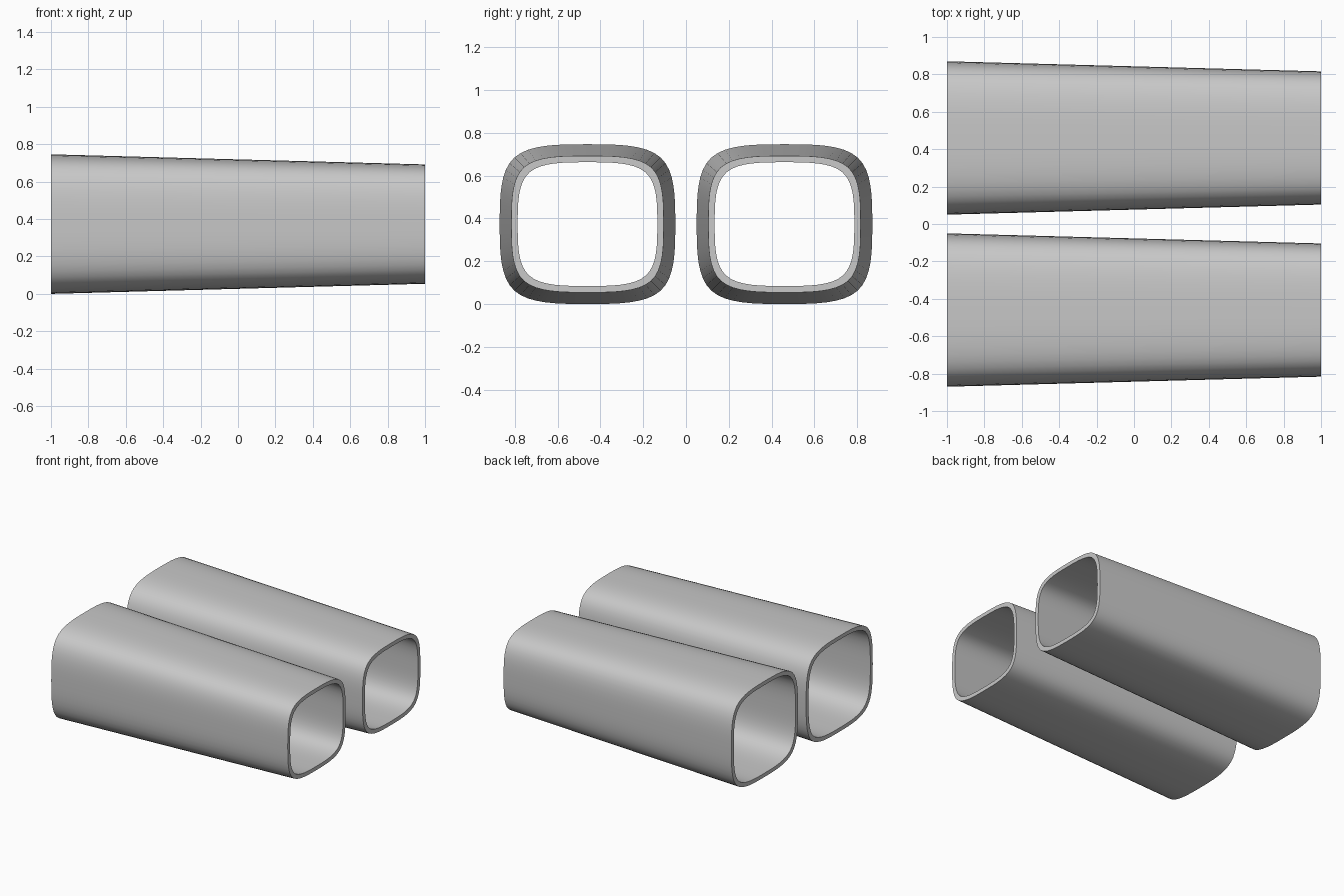
import bpy, bmesh

if "Cube" in bpy.data.objects:
    bpy.data.objects.remove(bpy.data.objects["Cube"])

STEPS = 8      # segments between neighbouring control points
WALL = 0.03

grey = bpy.data.materials.new("light grey")
grey.diffuse_color = (0.58, 0.58, 0.58, 1)
grey.use_nodes = True
grey.node_tree.nodes["Principled BSDF"].inputs["Base Color"].default_value = grey.diffuse_color


def rounded_square(hy, hz):
    """Closed cubic B-spline through the corners and side middles of a box."""
    ctrl = [(1, 0), (1, 1), (0, 1), (-1, 1), (-1, 0), (-1, -1), (0, -1), (1, -1)]
    pts = []
    for i in range(8):
        p = [ctrl[(i + k - 1) % 8] for k in range(4)]
        for s in range(STEPS):
            t = s / STEPS
            w = ((1 - t) ** 3 / 6, (3 * t**3 - 6 * t**2 + 4) / 6,
                 (-3 * t**3 + 3 * t**2 + 3 * t + 1) / 6, t**3 / 6)
            pts.append((hy * sum(a * b[0] for a, b in zip(w, p)),
                        hz * sum(a * b[1] for a, b in zip(w, p))))
    return pts


def tapered_tube(name, y):
    bm = bmesh.new()
    # outer wide end, outer narrow end, inner narrow end, inner wide end
    sections = [(-1, 0.41, 0.373), (1, 0.356, 0.319),
                (1, 0.356 - WALL, 0.319 - WALL), (-1, 0.41 - WALL, 0.373 - WALL)]
    rings = [[bm.verts.new((x, py, pz)) for py, pz in rounded_square(hy, hz)]
             for x, hy, hz in sections]
    n = len(rings[0])
    for r in range(4):
        a, b = rings[r], rings[(r + 1) % 4]
        for i in range(n):
            j = (i + 1) % n
            bm.faces.new((a[i], a[j], b[j], b[i]))
    bmesh.ops.recalc_face_normals(bm, faces=bm.faces)
    mesh = bpy.data.meshes.new(name)
    bm.to_mesh(mesh)
    bm.free()
    mesh.materials.append(grey)
    obj = bpy.data.objects.new(name, mesh)
    obj.location = (0, y, 0.373)
    bpy.context.collection.objects.link(obj)
    # smooth walls, crisp rims
    bpy.ops.object.select_all(action='DESELECT')
    obj.select_set(True)
    bpy.context.view_layer.objects.active = obj
    bpy.ops.object.shade_smooth_by_angle(angle=0.6)


tapered_tube("front_tube", -0.46)
tapered_tube("back_tube", 0.46)
